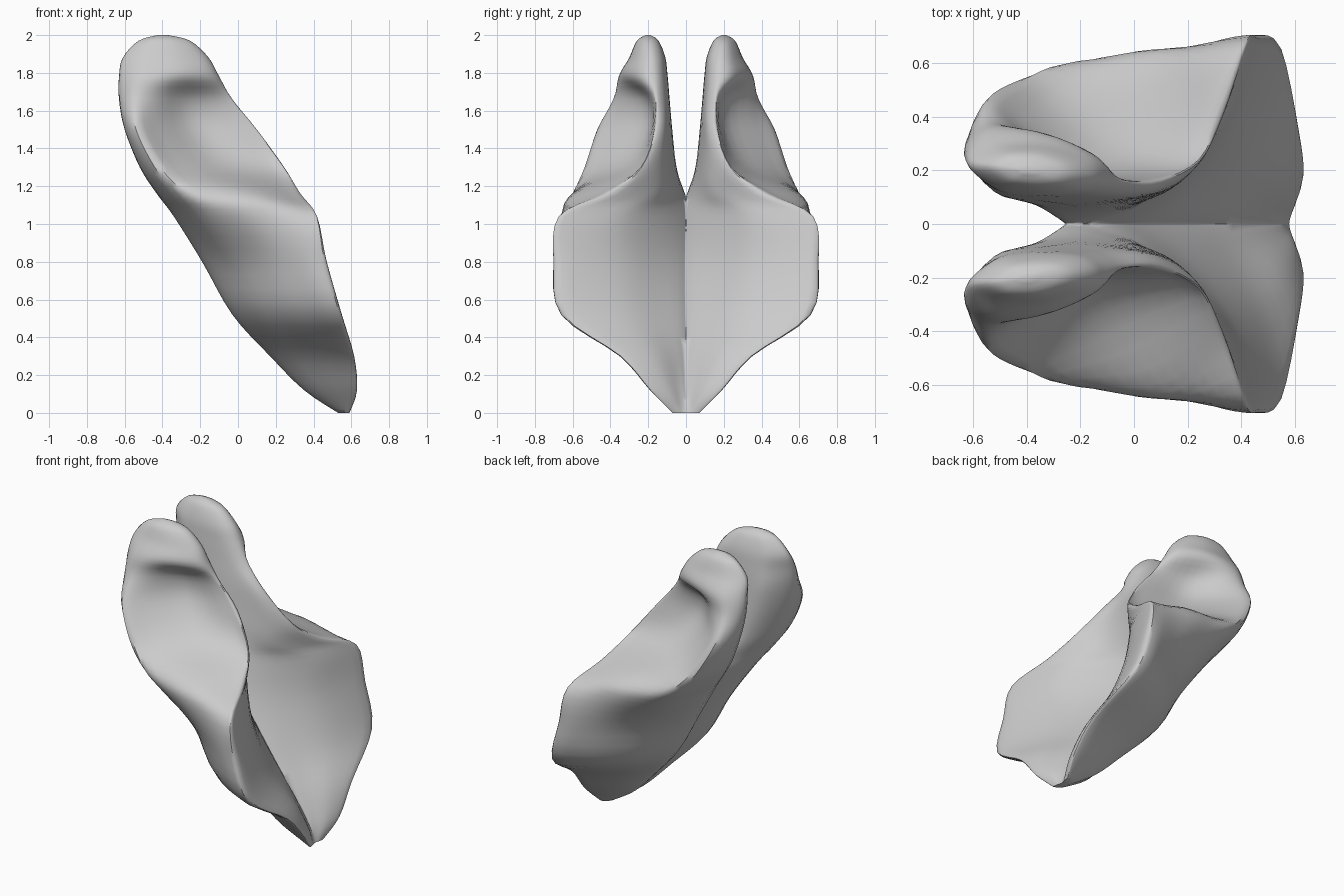
import bpy, bmesh
from mathutils import Vector

if "Cube" in bpy.data.objects:
    bpy.data.objects.remove(bpy.data.objects["Cube"])

STEPS = 4


def spline(pts, closed):
    """Catmull-Rom curve through the points."""
    n, out = len(pts), []
    for i in range(n if closed else n - 1):
        ids = [(k % n) if closed else min(max(k, 0), n - 1) for k in range(i - 1, i + 3)]
        a, b, c, d = (pts[k] for k in ids)
        for s in range(STEPS):
            t = s / STEPS
            out.append(0.5 * (2 * b + (c - a) * t + (2 * a - 5 * b + 4 * c - d) * t * t
                              + (3 * b - a - 3 * c + d) * t ** 3))
    if not closed:
        out.append(pts[-1])
    return out


def wing(z, left, tip, width, valley):
    """Lower section: a thick curved arm flaring out from the middle valley."""
    v = valley
    shape = [(.14, None), (0, .25), (.19, .57), (.46, .79), (.72, .93), (.92, 1),
             (1, .94), (v + .77 * (1 - v), .51), (v + .40 * (1 - v), .20), (v, None)]
    return [Vector((left + (tip - left) * u, -.02 if w is None else w * width, z))
            for u, w in shape]


# lower wing stations: z, back x, front x, half width, valley position
sections = [wing(*s) for s in (
    (0, .53, .59, .07, .70),
    (.12, .35, .63, .19, .54),
    (.30, .17, .615, .35, .46),
    (.52, -.03, .55, .66, .43),
    (.80, -.19, .47, .70, .33))]

# upper lobe sections, from rim of the hollow to the rounded top
upper = {
    1.04: [(-.23, -.01), (-.34, .22), (-.22, .52), (0, .63), (.20, .66), (.38, .67), (.415, .64), (.32, .35), (.12, .13), (-.12, -.02)],
    1.16: [(-.30, .04), (-.43, .25), (-.32, .56), (-.14, .60), (.10, .59), (.27, .47), (.33, .40), (.20, .19), (.05, .09), (-.20, .01)],
    1.30: [(-.40, .09), (-.52, .28), (-.44, .53), (-.30, .46), (-.08, .32), (.17, .24), (.245, .235), (.15, .14), (0, .08), (-.22, .05)],
    1.50: [(-.48, .11), (-.60, .29), (-.54, .47), (-.42, .38), (-.22, .21), (.03, .175), (.10, .16), (.05, .11), (-.12, .08), (-.30, .075)],
    1.66: [(-.52, .12), (-.63, .27), (-.56, .38), (-.44, .35), (-.27, .22), (-.08, .175), (-.03, .155), (-.09, .11), (-.23, .09), (-.39, .09)],
    1.78: [(-.52, .13), (-.63, .25), (-.55, .34), (-.43, .355), (-.28, .32), (-.13, .245), (-.10, .17), (-.15, .12), (-.26, .10), (-.40, .10)],
    1.88: [(-.52, .14), (-.61, .22), (-.54, .28), (-.44, .30), (-.31, .29), (-.19, .24), (-.155, .18), (-.20, .13), (-.30, .11), (-.42, .115)],
}
for z, pts in upper.items():
    sections.append([Vector((x, y, z)) for x, y in pts])
centre = Vector((-.4, .2))
for z, k in ((1.97, .6), (2.0, .12)):
    sections.append([Vector((*(centre + (Vector(p) - centre) * k), z)) for p in upper[1.88]])

# loft one half through all sections
rails = [spline([s[i] for s in sections], False) for i in range(10)]
rows = [spline([r[k] for r in rails], True) for k in range(len(rails[0]))]
bm = bmesh.new()
grid = [[bm.verts.new((p.x, p.y, min(max(p.z, 0), 2))) for p in row] for row in rows]
n = len(grid[0])
for a, b in zip(grid, grid[1:]):
    for i in range(n):
        j = (i + 1) % n
        bm.faces.new((a[i], a[j], b[j], b[i]))
bm.faces.new(grid[0])
bm.faces.new(grid[-1])

# trim at the middle plane, so that both halves join in one skin
bmesh.ops.bisect_plane(bm, geom=bm.verts[:] + bm.edges[:] + bm.faces[:], dist=1e-5,
                       plane_co=(0, 0, 0), plane_no=(0, 1, 0), clear_inner=True)
bmesh.ops.recalc_face_normals(bm, faces=bm.faces[:])
mesh = bpy.data.meshes.new("paired_lobes")
bm.to_mesh(mesh)
bm.free()
body = bpy.data.objects.new("paired_lobes", mesh)
bpy.context.collection.objects.link(body)

# mirrored second half
mirror = body.modifiers.new("mirror", "MIRROR")
mirror.use_axis = (False, True, False)
mirror.merge_threshold = .001

bpy.context.view_layer.objects.active = body
body.select_set(True)
bpy.ops.object.shade_smooth_by_angle(angle=.8)
